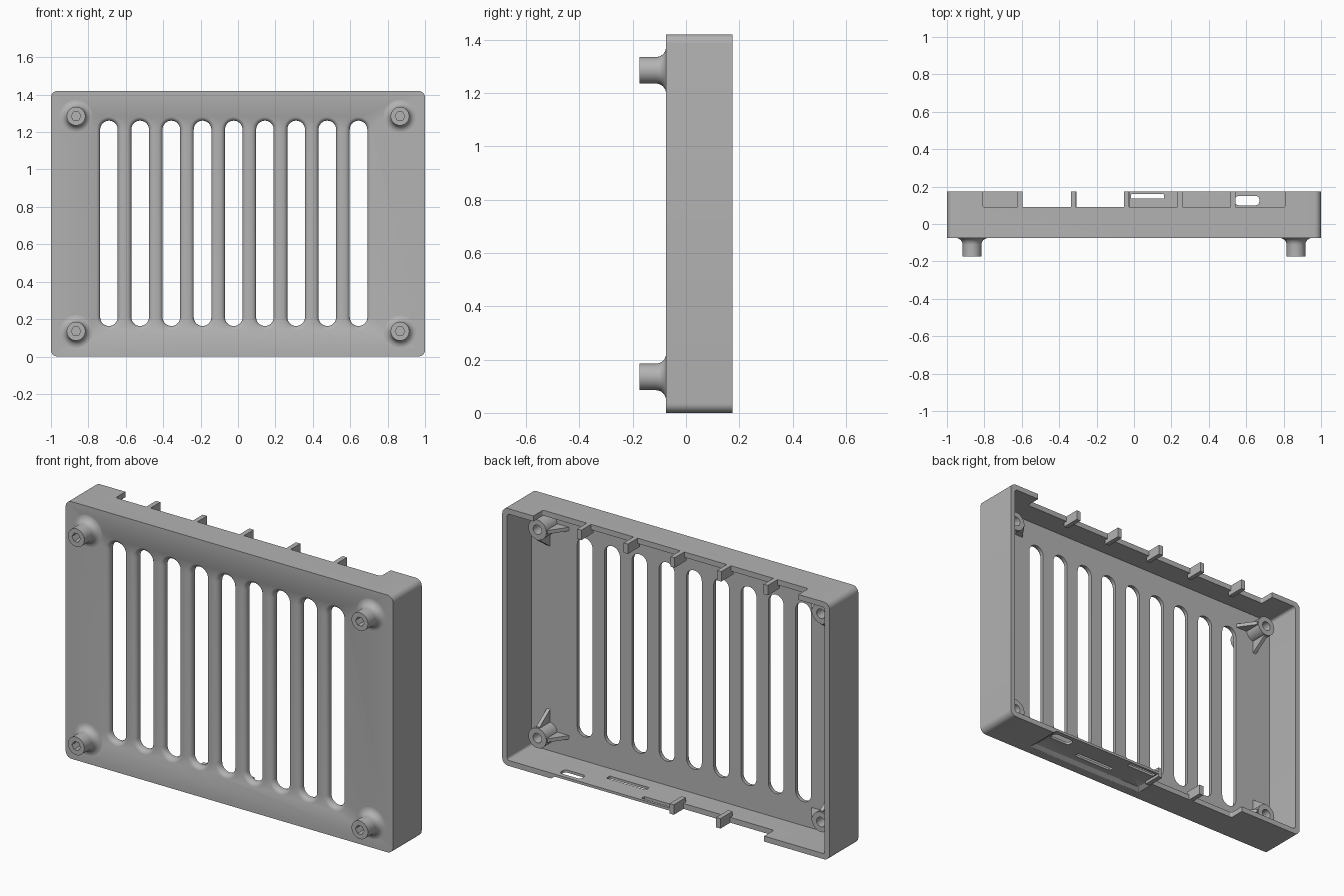
import bpy, bmesh, math
from mathutils import Vector

if "Cube" in bpy.data.objects:
    bpy.data.objects.remove(bpy.data.objects["Cube"], do_unlink=True)

grey = bpy.data.materials.new("matte grey")
grey.use_nodes = True
GREY = (0.45, 0.45, 0.45, 1)
grey.diffuse_color = GREY
grey.node_tree.nodes["Principled BSDF"].inputs["Base Color"].default_value = GREY

# Overall sizes
HEIGHT, FRONT, BACK, WALL = 1.42, -0.075, 0.175, 0.03
PLATE = FRONT + 0.037          # inner face of the front plate
NOTCH = 0.09                   # depth at which the edge notches start


def loft(name, rings):
    """Closed solid through rings with equal point counts."""
    bm = bmesh.new()
    loops = [[bm.verts.new(p) for p in ring] for ring in rings]
    n = len(loops[0])
    for a, b in zip(loops, loops[1:]):
        for i in range(n):
            j = (i + 1) % n
            bm.faces.new((a[i], a[j], b[j], b[i]))
    bm.faces.new(loops[0])
    bm.faces.new(loops[-1])
    bmesh.ops.remove_doubles(bm, verts=bm.verts, dist=1e-5)
    bmesh.ops.recalc_face_normals(bm, faces=bm.faces)
    mesh = bpy.data.meshes.new(name)
    bm.to_mesh(mesh)
    bm.free()
    mesh.materials.append(grey)
    obj = bpy.data.objects.new(name, mesh)
    bpy.context.collection.objects.link(obj)
    return obj


def rounded(u0, u1, v0, v1, r, d, axis="y", steps=8):
    """Rounded rectangle at distance d along the axis."""
    pts = []
    corners = [(u1 - r, v1 - r), (u0 + r, v1 - r), (u0 + r, v0 + r), (u1 - r, v0 + r)]
    for k, (cu, cv) in enumerate(corners):
        for s in range(steps + 1):
            a = math.pi / 2 * (k + s / steps)
            u, v = cu + r * math.cos(a), cv + r * math.sin(a)
            pts.append((u, d, v) if axis == "y" else (u, v, d))
    return pts


def block(name, x0, x1, y0, y1, z0, z1):
    return loft(name, [[(x0, y0, z), (x1, y0, z), (x1, y1, z), (x0, y1, z)] for z in (z0, z1)])


def circle(x, z, r, y, sides=32):
    return [(x + r * math.cos(2 * math.pi * i / sides), y,
             z + r * math.sin(2 * math.pi * i / sides)) for i in range(sides)]


def cut(target, cutter):
    cutter.hide_render = True
    mod = target.modifiers.new("cut", "BOOLEAN")
    mod.operation, mod.solver, mod.object = "DIFFERENCE", "EXACT", cutter
    bpy.context.view_layer.objects.active = target
    bpy.ops.object.modifier_apply(modifier=mod.name)
    bpy.data.objects.remove(cutter, do_unlink=True)


def smooth(obj):
    bpy.ops.object.select_all(action="DESELECT")
    obj.select_set(True)
    bpy.context.view_layer.objects.active = obj
    bpy.ops.object.shade_smooth_by_angle(angle=math.radians(30))


# Shell: rounded tray open at the back
shell = loft("case_shell", [rounded(-1, 1, 0, HEIGHT, 0.035, y) for y in (FRONT, BACK)])
cut(shell, loft("cavity", [rounded(-1 + WALL, 1 - WALL, WALL, HEIGHT - WALL, 0.015, y)
                           for y in (PLATE, BACK + 0.1)]))

# Nine vents with a softened front edge
for i in range(9):
    x = -0.69 + i * 0.1668
    rings = []
    for y, r in ((FRONT - 0.01, 0.067), (FRONT, 0.067), (FRONT + 0.005, 0.057),
                 (FRONT + 0.011, 0.051), (FRONT + 0.02, 0.047), (PLATE + 0.03, 0.047)):
        rings.append(rounded(x - r, x + r, 0.21 - r, 1.214 + r, r, y))
    cut(shell, loft("vent_cutter", rings))

# Edge notches in the top and bottom walls
for x0, x1, z0, z1 in ((-0.81, 0.81, HEIGHT - 0.1, HEIGHT + 0.1), (-0.6, -0.035, -0.1, 0.1)):
    cut(shell, loft("notch_cutter", [rounded(x0, x1, NOTCH, BACK + 0.1, 0.012, z, "z")
                                     for z in (z0, z1)]))

# Bevelled recess under the connectors
rings = []
for z, grow in ((-0.01, 0.035), (0.016, 0)):
    rings.append(rounded(-0.03 - grow, 0.68 + grow, -grow, BACK + 0.1, 0.005, z, "z"))
cut(shell, loft("recess_cutter", rings))

# Connector slots through the bottom wall
for x0, x1, y0, y1, r in ((0.54, 0.67, 0.1, 0.15, 0.02), (-0.015, 0.16, 0.135, 0.16, 0.004),
                          (0.2, 0.44, 0.035, 0.065, 0.004)):
    cut(shell, loft("slot_cutter", [rounded(x0, x1, y0, y1, r, z, "z") for z in (-0.05, 0.1)]))
smooth(shell)

# Thin tabs standing in the notches
for i in range(5):
    x = -0.61 + i * 0.285
    block("top_tab", x - 0.013, x + 0.013, NOTCH - 0.02, BACK, HEIGHT - 0.055, HEIGHT)
for x in (-0.32, -0.035):
    block("bottom_tab", x - 0.013, x + 0.013, NOTCH - 0.02, BACK, 0, 0.055)

# Flared feet in front, screw bosses and gussets behind, at each corner
BOSS = 0.06
for sx in (-1, 1):
    for sz in (-1, 1):
        x, z = sx * 0.866, HEIGHT / 2 + sz * 0.575
        rings = [circle(x, z, 0.05, -0.175)]
        for s in range(9):
            a = math.pi / 2 * s / 8
            rings.append(circle(x, z, 0.05 + 0.037 * (1 - math.cos(a)),
                                FRONT - 0.037 * (1 - math.sin(a))))
        rings.append(circle(x, z, 0.08, PLATE - 0.01))
        foot = loft("foot", rings)
        cut(foot, loft("hex_cutter", [circle(x, z, 0.026, y, 6) for y in (-0.2, -0.09)]))
        smooth(foot)

        boss = loft("screw_boss", [circle(x, z, 0.055, y) for y in (PLATE - 0.01, BOSS)])
        cut(boss, loft("hole_cutter", [circle(x, z, 0.026, y) for y in (PLATE, BOSS + 0.05)]))
        smooth(boss)

        for d, side in ((Vector((-sx, 0, 0)), Vector((0, 0, 1))),
                        (Vector((0, 0, -sz)), Vector((1, 0, 0)))):
            c = Vector((x, 0, z))
            profile = [(0.04, PLATE - 0.01), (0.125, PLATE - 0.01), (0.125, PLATE),
                       (0.06, BOSS - 0.005), (0.04, BOSS - 0.005)]
            loft("boss_gusset", [[c + d * u + Vector((0, y, 0)) + side * t for u, y in profile]
                                 for t in (-0.01, 0.01)])
